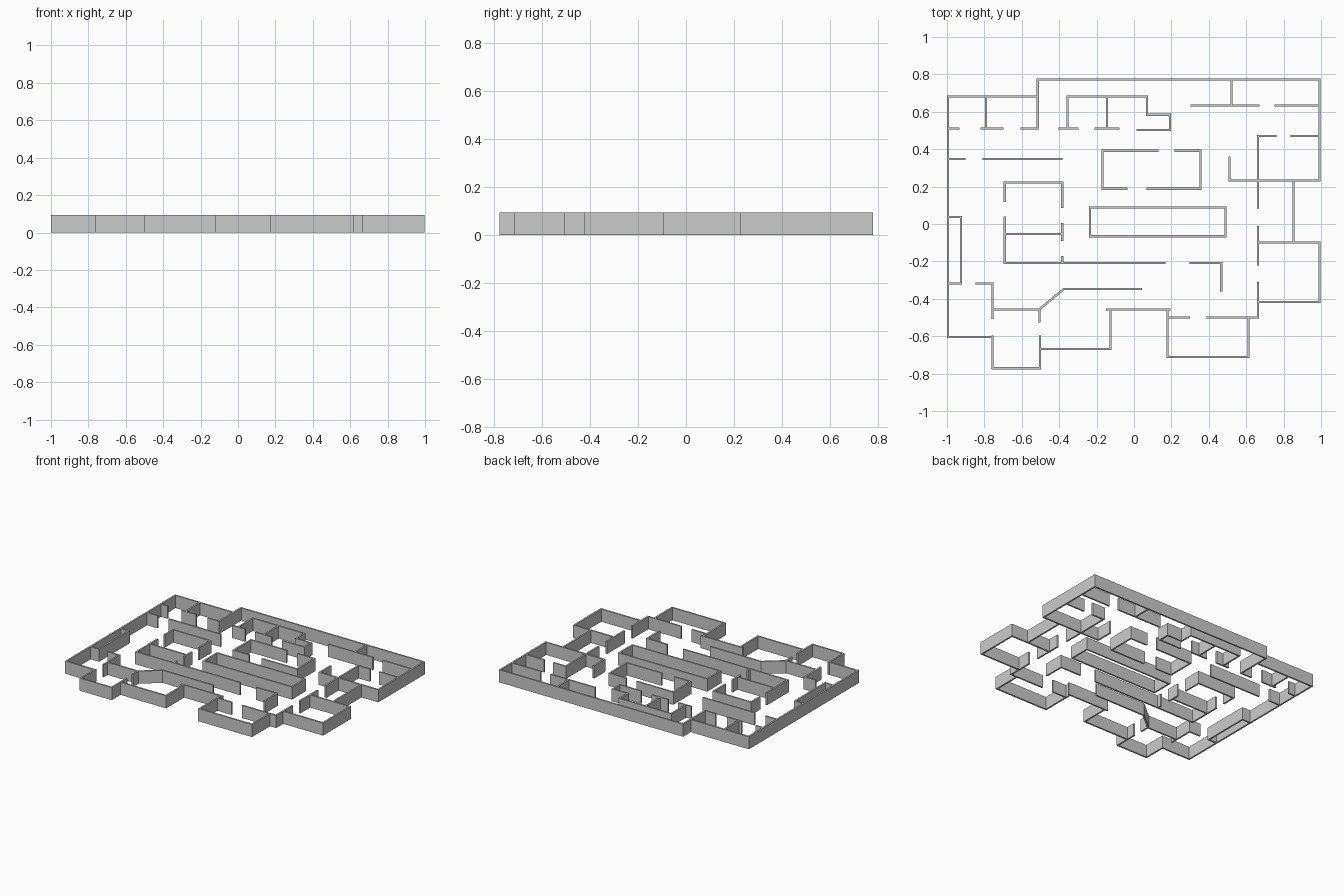
import bpy, bmesh
from mathutils import Vector

H, T = 0.093, 0.012   # wall height and thickness


def offset_pts(pts, d, closed):
    """Mitred offset of a polyline."""
    n, out = len(pts), []
    for i, p in enumerate(pts):
        prev = pts[i - 1] if (closed or i > 0) else None
        nxt = pts[(i + 1) % n] if (closed or i < n - 1) else None
        a = (p - prev).normalized() if prev is not None else (nxt - p).normalized()
        b = (nxt - p).normalized() if nxt is not None else a
        na, nb = Vector((-a.y, a.x)), Vector((-b.y, b.x))
        m = (na + nb).normalized()
        out.append(p + m * (d / m.dot(na)))
    return out


def walls(name, *runs):
    """Each run is a flat x, y, x, y... path; a path ending at its start is closed."""
    bm = bmesh.new()
    for r in runs:
        pts = [Vector((r[i], r[i + 1])) for i in range(0, len(r), 2)]
        closed = pts[0] == pts[-1]
        if closed:
            pts.pop()
        n = len(pts)
        L, R = offset_pts(pts, T / 2, closed), offset_pts(pts, -T / 2, closed)
        rings = [[bm.verts.new((q.x, q.y, z)) for q, z in
                  ((L[i], 0), (R[i], 0), (R[i], H), (L[i], H))] for i in range(n)]
        for i in range(n if closed else n - 1):
            A, B = rings[i], rings[(i + 1) % n]
            for k in range(4):
                bm.faces.new((A[k], A[(k + 1) % 4], B[(k + 1) % 4], B[k]))
        if not closed:
            bm.faces.new(rings[0])
            bm.faces.new(rings[-1][::-1])
    bmesh.ops.recalc_face_normals(bm, faces=bm.faces)
    me = bpy.data.meshes.new(name)
    bm.to_mesh(me)
    bm.free()
    ob = bpy.data.objects.new(name, me)
    bpy.context.collection.objects.link(ob)


# Outer walls
walls("outer_wall_north", (-.515, .51, -.515, .772, .992, .772, .992, .232, .505, .232))
walls("outer_wall_west", (-.515, .682, -.994, .682, -.994, -.604, -.757, -.604))
walls("outer_wall_south",
      (-.757, -.595, -.757, -.771, -.502, -.771, -.502, -.595),
      (-.502, -.668, -.126, -.668, -.126, -.457),
      (-.15, -.457, .195, -.457),
      (.179, -.457, .179, -.711, .612, -.711, .612, -.5))

# Row of small north-west rooms: door-side wall pieces
for i, (a, b) in enumerate([(-1, -.933), (-.826, -.698), (-.612, -.51),
                            (-.409, -.297), (-.217, -.078)]):
    walls(f"door_wall_{i + 1}", (a + .006, .51, b, .51))
walls("north_west_dividers", (-.791, .682, -.791, .51), (-.144, .682, -.144, .51))
walls("north_middle_room",
      (-.356, .51, -.356, .682, .07, .682, .07, .584, .193, .584, .193, .503, .013, .503))

# North-east rooms
walls("north_east_room", (.302, .634, .671, .634), (.751, .634, .992, .634),
      (.521, .772, .521, .634))
walls("east_room", (.762, .47, .663, .47, .663, .083), (.837, .47, .992, .47),
      (.511, .36, .511, .232))
walls("east_outer_wall", (.853, .232, .853, -.099))
walls("south_east_room", (.663, -.099, .992, -.099, .992, -.417, .663, -.417),
      (.663, -.01, .663, -.222), (.663, -.31, .663, -.5, .388, -.5), (.179, -.5, .3, -.5))

# Central rooms
walls("centre_room", (.131, .392, -.168, .392, -.168, .188, -.035, .188),
      (.217, .392, .356, .392, .356, .188, .067, .188))
walls("central_core", (-.235, .088, .489, .088, .489, -.066, -.235, -.066, -.235, .088))

# West rooms
walls("corridor_wall", (-1 + .006, .347, -.901, .347), (-.81, .347, -.382, .347))
walls("inner_west_room", (-.691, .118, -.691, .222, -.384, .222, -.384, .086),
      (-.691, .04, -.691, -.209, .168, -.209), (-.691, -.054, -.384, -.054),
      (-.384, .005, -.384, -.092), (-.384, -.172, -.384, -.209))
walls("corridor_end", (.297, -.209, .467, -.209, .467, -.36))
walls("west_closet", (-.994, .037, -.925, .037, -.925, -.318, -.994, -.318))
walls("south_west_walls", (-.848, -.318, -.757, -.318, -.757, -.508),
      (-.757, -.457, -.507, -.457, -.375, -.348, .042, -.348),
      (-.505, -.457, -.505, -.526))
